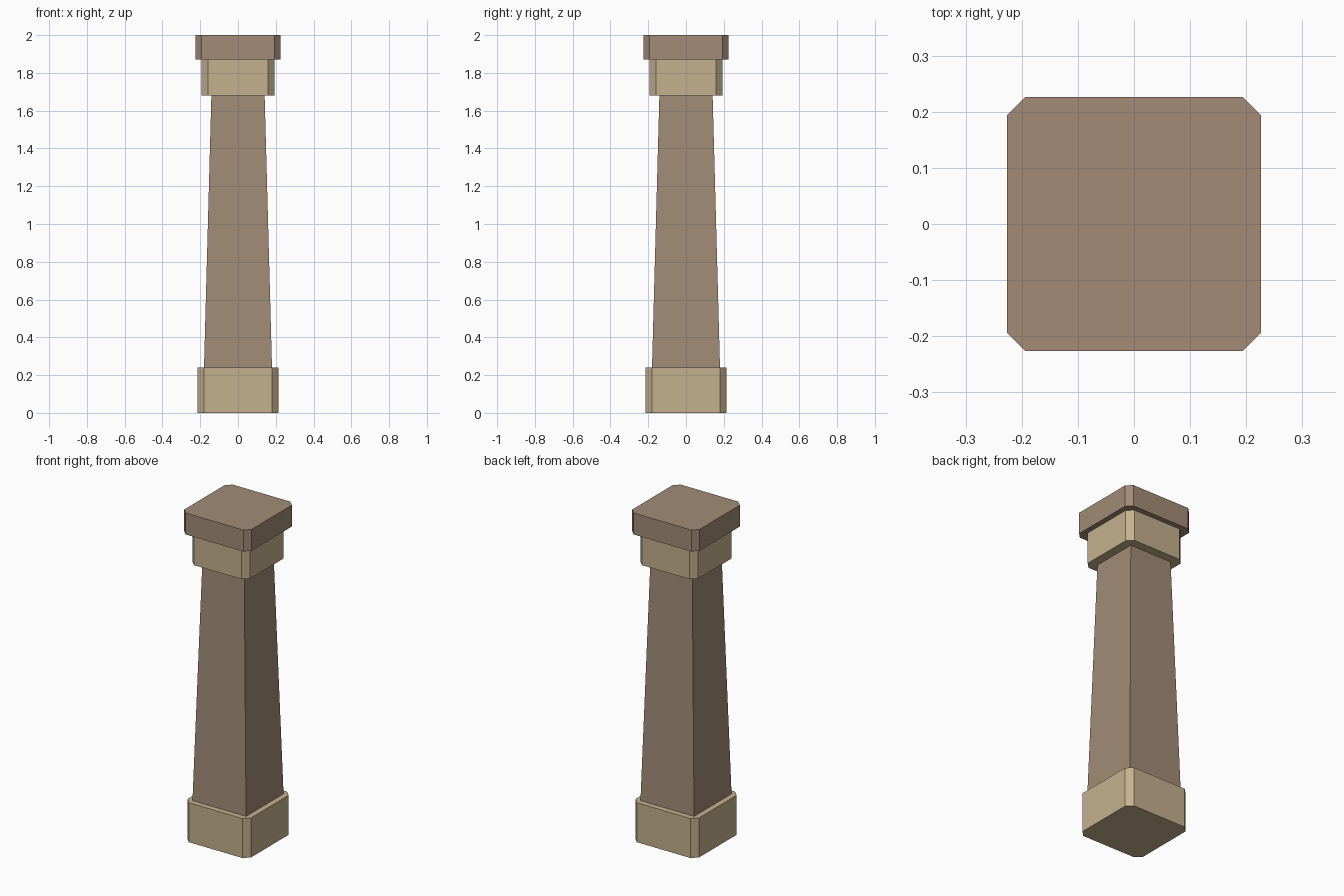
import bpy
import bmesh

cube = bpy.data.objects.get("Cube")
if cube:
    bpy.data.objects.remove(cube, do_unlink=True)


def make_material(name, colour):
    mat = bpy.data.materials.new(name)
    mat.use_nodes = True
    mat.diffuse_color = colour
    mat.node_tree.nodes["Principled BSDF"].inputs["Base Color"].default_value = colour
    return mat


brown = make_material("brown stone", (0.36, 0.26, 0.18, 1))
tan = make_material("tan stone", (0.56, 0.44, 0.27, 1))


def block(name, z0, z1, bottom, top, mat, chamfer=0.0):
    """Square block from z0 to z1 with half widths and cut upright corners."""
    bm = bmesh.new()
    bmesh.ops.create_cube(bm, size=2)
    for v in bm.verts:
        upper = v.co.z > 0
        half = top if upper else bottom
        v.co = (v.co.x * half, v.co.y * half, z1 if upper else z0)
    if chamfer:
        upright = [e for e in bm.edges
                   if abs(e.verts[0].co.z - e.verts[1].co.z) > 0.01]
        bmesh.ops.bevel(bm, geom=upright, offset=chamfer, segments=1,
                        affect='EDGES', offset_type='OFFSET')
    mesh = bpy.data.meshes.new(name)
    bm.to_mesh(mesh)
    bm.free()
    mesh.materials.append(mat)
    obj = bpy.data.objects.new(name, mesh)
    bpy.context.collection.objects.link(obj)
    return obj


# Column from the ground up
block("base", 0, 0.24, 0.214, 0.214, tan, 0.034)
block("shaft", 0.24, 1.68, 0.18, 0.141, brown)
block("capital", 1.68, 1.87, 0.194, 0.194, tan, 0.034)
block("top_slab", 1.87, 2.0, 0.226, 0.226, brown, 0.032)
